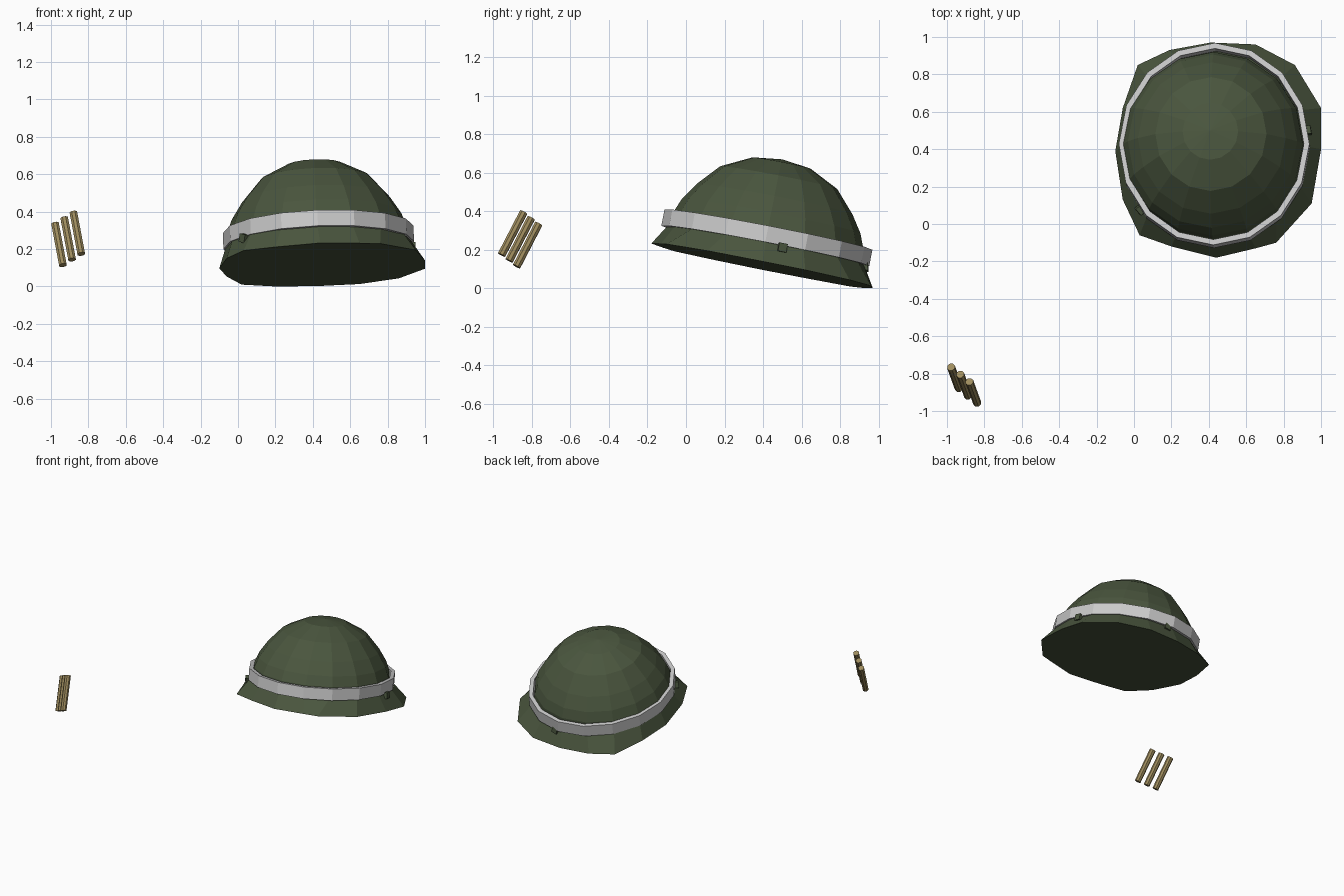
import bpy, bmesh, math
from mathutils import Vector

if "Cube" in bpy.data.objects:
    bpy.data.objects.remove(bpy.data.objects["Cube"])

SEG = 16
UP = Vector((-0.04, 0.19, 0.98)).normalized()
EX = Vector((1, 0, 0.04)).normalized()
EY = UP.cross(EX)


def material(name, rgb):
    m = bpy.data.materials.new(name)
    m.diffuse_color = (*rgb, 1)
    m.use_nodes = True
    m.node_tree.nodes["Principled BSDF"].inputs["Base Color"].default_value = m.diffuse_color
    return m


def make(name, bm, mat=None):
    bmesh.ops.recalc_face_normals(bm, faces=bm.faces)
    me = bpy.data.meshes.new(name)
    bm.to_mesh(me)
    bm.free()
    ob = bpy.data.objects.new(name, me)
    bpy.context.collection.objects.link(ob)
    if mat:
        me.materials.append(mat)
    return ob


def ring(bm, centre, rx, ry, h):
    out = []
    for i in range(SEG):
        a = -math.pi / 2 + 2 * math.pi * i / SEG
        out.append(bm.verts.new(centre + EX * rx * math.cos(a) + EY * ry * math.sin(a) + UP * h))
    return out


def bridge(bm, a, b):
    n = len(a)
    for i in range(n):
        bm.faces.new((a[i], a[(i + 1) % n], b[(i + 1) % n], b[i]))


green = material("olive_green", (0.068, 0.092, 0.048))
brass = material("brass", (0.34, 0.26, 0.11))

# helmet shell: tilted dome ending in an uneven flared rim with a flat underside
C = Vector((0.43, 0.393, 0.12))
RIM = [(0.44, -0.18), (0.65, -0.13), (0.76, -0.10), (0.95, 0.11), (1.0, 0.40), (1.0, 0.62),
       (0.86, 0.85), (0.65, 0.96), (0.41, 0.97), (0.19, 0.93), (0.02, 0.85), (-0.06, 0.62),
       (-0.10, 0.39), (-0.06, 0.13), (0.03, -0.06), (0.20, -0.12)]
bm = bmesh.new()
prev = [bm.verts.new((x, y, max(0, 0.118 + (x - 0.45) * 0.04 - (y - 0.393) * 0.2))) for x, y in RIM]
bm.faces.new(prev)
for r, h in [(0.505, 0.13), (0.5, 0.19), (0.472, 0.26), (0.412, 0.35), (0.31, 0.463), (0.155, 0.54)]:
    cur = ring(bm, C, r * 0.96, r, h)
    bridge(bm, prev, cur)
    prev = cur
apex = bm.verts.new(C + UP * 0.56)
for i in range(SEG):
    bm.faces.new((prev[i], prev[(i + 1) % SEG], apex))
make("helmet_shell", bm, green)

# band strapped around the helmet
B = Vector((0.43, 0.42, 0.262))
bm = bmesh.new()
loops = [ring(bm, B, rx, ry, h) for rx, ry, h in
         [(0.51, 0.55, -0.043), (0.51, 0.55, 0.043), (0.48, 0.52, 0.043), (0.48, 0.52, -0.043)]]
for i in range(4):
    bridge(bm, loops[i], loops[(i + 1) % 4])
make("helmet_band", bm)

# small lugs just below the band
for n, deg in enumerate((10, 85, -140)):
    a = math.radians(deg)
    p = C + EX * 0.505 * math.cos(a) + EY * 0.525 * math.sin(a) + UP * 0.09
    bm = bmesh.new()
    bmesh.ops.create_cube(bm, size=0.045)
    ob = make(f"lug_{n + 1}", bm, green)
    ob.location = p
    ob.rotation_euler = (-0.19, -0.04, a)

# three loose cartridges
for n in range(3):
    top = Vector((-0.978 + 0.049 * n, -0.765 - 0.039 * n, 0.335 + 0.03 * n))
    low = top + Vector((0.042, -0.115, -0.222))
    bm = bmesh.new()
    bmesh.ops.create_cone(bm, cap_ends=True, segments=8, radius1=0.022, radius2=0.022,
                          depth=(top - low).length)
    ob = make(f"cartridge_{n + 1}", bm, brass)
    ob.location = (top + low) / 2
    ob.rotation_euler = (top - low).to_track_quat('Z', 'Y').to_euler()
